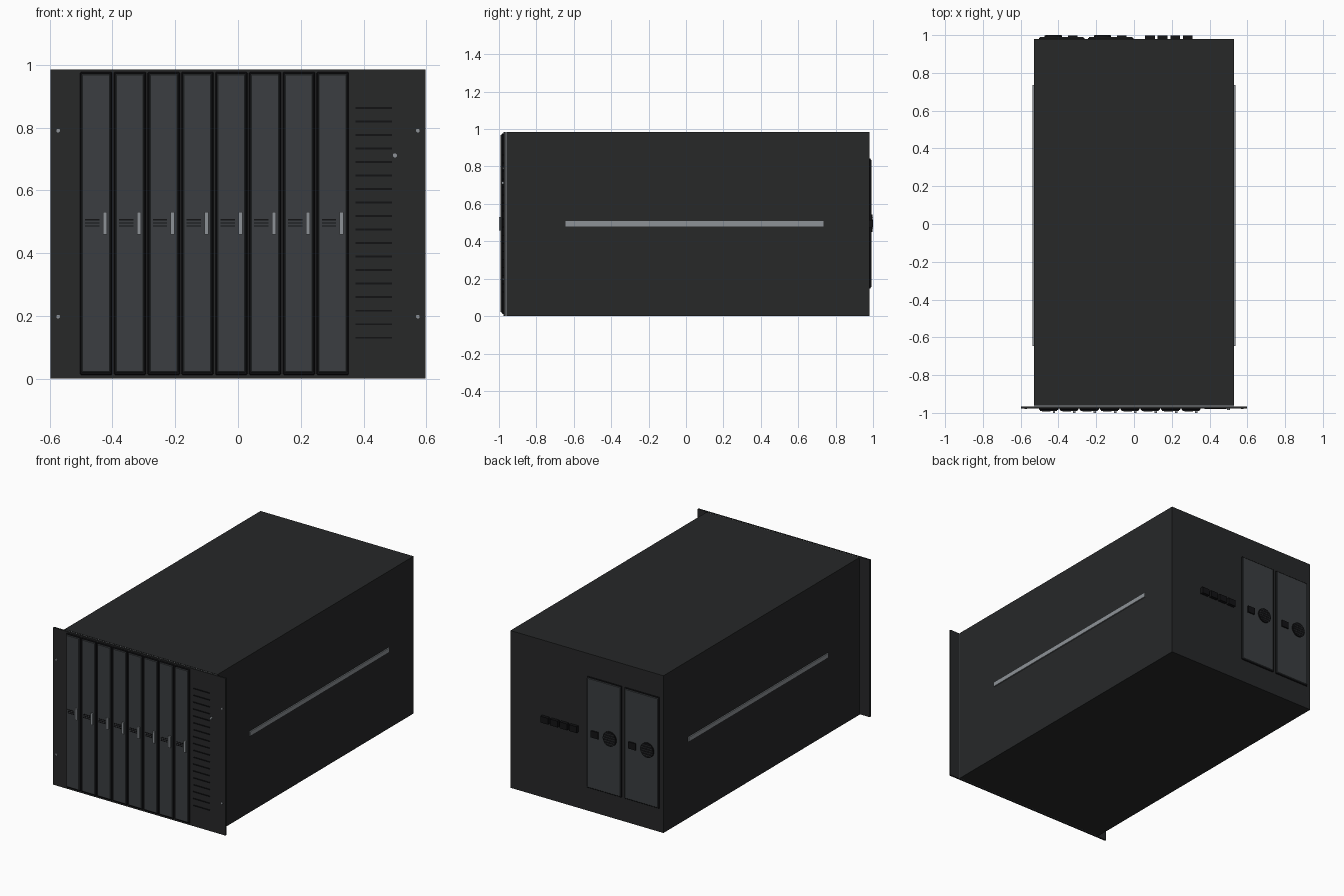
import bpy, bmesh, math

if "Cube" in bpy.data.objects:
    bpy.data.objects.remove(bpy.data.objects["Cube"])


def mat(name, r, g, b):
    m = bpy.data.materials.new(name)
    m.diffuse_color = (r, g, b, 1)
    m.use_nodes = True
    m.node_tree.nodes["Principled BSDF"].inputs["Base Color"].default_value = m.diffuse_color
    return m


CASE = mat("case_charcoal", 0.020, 0.021, 0.022)
PANEL = mat("panel_grey", 0.043, 0.048, 0.052)
BLACK = mat("black", 0.006, 0.006, 0.007)
METAL = mat("metal", 0.27, 0.29, 0.31)


def finish(name, bm, material):
    me = bpy.data.meshes.new(name)
    bm.to_mesh(me)
    bm.free()
    ob = bpy.data.objects.new(name, me)
    me.materials.append(material)
    bpy.context.collection.objects.link(ob)
    return ob


def box(name, x, y, z, material, bevel=0):
    """Box from (min, max) pairs."""
    bm = bmesh.new()
    bmesh.ops.create_cube(bm, size=1)
    for v in bm.verts:
        v.co = [lo + (c + 0.5) * (hi - lo) for c, (lo, hi) in zip(v.co, (x, y, z))]
    ob = finish(name, bm, material)
    if bevel:
        mod = ob.modifiers.new("bevel", 'BEVEL')
        mod.width = bevel
        mod.segments = 1
    return ob


def disc(name, x, y, z, r, depth, material, sides=24):
    """Cylinder lying along y, centred on (x, y, z)."""
    bm = bmesh.new()
    bmesh.ops.create_cone(bm, cap_ends=True, segments=sides, radius1=r, radius2=r, depth=depth)
    for v in bm.verts:
        a, b, c = v.co
        v.co = (x + a, y - c, z + b)
    ob = finish(name, bm, material)
    for p in ob.data.polygons:
        p.use_smooth = len(p.vertices) == 4
    ob.data.set_sharp_from_angle(angle=math.radians(40))
    return ob


# Chassis, thin metal seam and front plate with rack ears
H = 0.985
box("chassis", (-0.53, 0.53), (-0.96, 0.98), (0, H), CASE)
box("front_seam", (-0.527, 0.527), (-0.968, -0.958), (0.002, H - 0.002), METAL)
box("front_plate", (-0.597, 0.597), (-0.976, -0.966), (0, H), CASE)

# Side rails and ear screws
for s, side in ((-1, "left"), (1, "right")):
    box(f"{side}_rail", sorted((s * 0.528, s * 0.537)), (-0.645, 0.735), (0.48, 0.508), METAL)
    for z in (0.197, 0.79):
        disc(f"{side}_ear_screw", s * 0.573, -0.977, z, 0.006, 0.006, METAL, 12)

# Eight vertical blades with frame, panel, latch and small vents
for i in range(8):
    x = -0.503 + i * 0.1077
    box("blade_frame", (x, x + 0.102), (-0.984, -0.974), (0.012, 0.977), BLACK, 0.003)
    box("blade_panel", (x + 0.005, x + 0.096), (-0.991, -0.982), (0.019, 0.971), PANEL, 0.003)
    box("blade_latch", (x + 0.073, x + 0.086), (-1.0, -0.989), (0.459, 0.53), METAL)
    for z in (0.486, 0.496, 0.506):
        box("blade_vent", (x + 0.016, x + 0.062), (-0.993, -0.989), (z - 0.002, z + 0.002), BLACK)

# Ventilation column and indicator on the right of the front
for i in range(18):
    z = 0.13 + i * 0.0431
    box("front_vent", (0.374, 0.491), (-0.980, -0.974), (z - 0.003, z + 0.003), BLACK)
disc("indicator", 0.50, -0.980, 0.711, 0.008, 0.012, METAL, 16)

# Two rear power modules with socket and grilled fan
for x0 in (-0.503, -0.243):
    box("power_module_frame", (x0, x0 + 0.240), (0.978, 0.986), (0.147, 0.843), BLACK, 0.002)
    box("power_module", (x0 + 0.004, x0 + 0.236), (0.982, 0.991), (0.152, 0.838), PANEL, 0.003)
    cx = x0 + 0.076
    disc("fan", cx, 0.993, 0.497, 0.046, 0.01, BLACK, 24)
    for k in range(-2, 3):
        z = k * 0.015
        w = math.sqrt(0.042 ** 2 - z * z)
        box("fan_slat", (cx - w, cx + w), (0.996, 1.0), (0.4955 + z, 0.4985 + z), PANEL)
    box("power_socket", (x0 + 0.154, x0 + 0.204), (0.988, 0.999), (0.475, 0.517), BLACK)

# Row of rear ports
for i in range(4):
    x = 0.085 + i * 0.0665
    box("rear_port", (x - 0.026, x + 0.026), (0.978, 0.999), (0.475, 0.515), BLACK)
